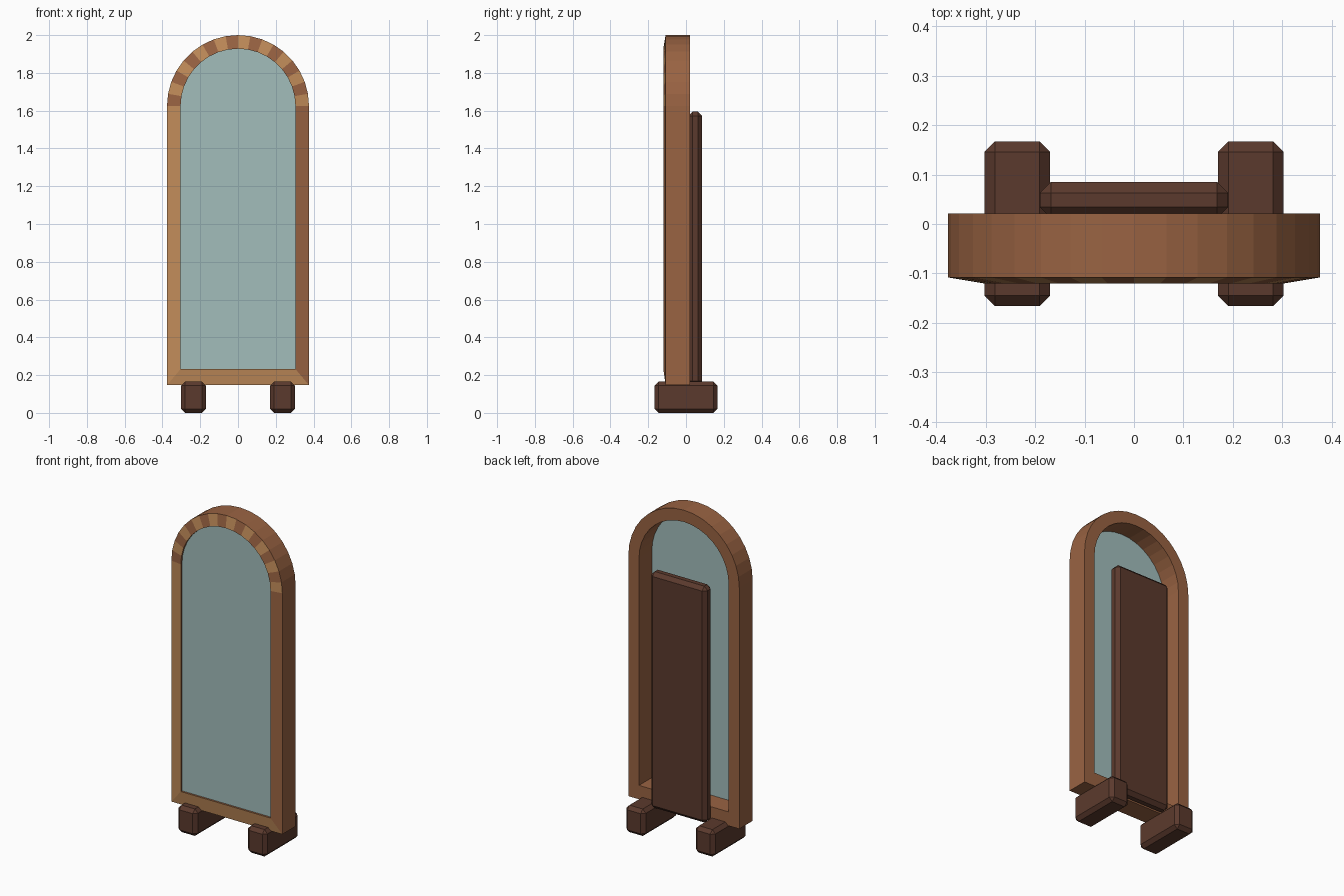
import bpy, bmesh
from math import pi, cos, sin

cube = bpy.data.objects.get("Cube")
if cube:
    bpy.data.objects.remove(cube, do_unlink=True)


def material(name, rgb):
    m = bpy.data.materials.new(name)
    m.use_nodes = True
    m.diffuse_color = (*rgb, 1)
    m.node_tree.nodes["Principled BSDF"].inputs["Base Color"].default_value = (*rgb, 1)
    return m


light_wood = material("light wood", (0.53, 0.26, 0.10))
mid_wood = material("mid wood", (0.32, 0.125, 0.055))
dark_wood = material("dark wood", (0.105, 0.042, 0.026))
glass = material("mirror glass", (0.36, 0.51, 0.50))

ARCH_Z, SEGMENTS = 1.624, 18


def arch(radius, base):
    """Outline from bottom left, over the arch, to bottom right."""
    pts = [(-radius, base)]
    for i in range(SEGMENTS + 1):
        a = pi - pi * i / SEGMENTS
        pts.append((radius * cos(a), ARCH_Z + radius * sin(a)))
    return pts + [(radius, base)]


def finish(bm, name, mats):
    bmesh.ops.recalc_face_normals(bm, faces=bm.faces)
    mesh = bpy.data.meshes.new(name)
    bm.to_mesh(mesh)
    bm.free()
    for m in mats:
        mesh.materials.append(m)
    ob = bpy.data.objects.new(name, mesh)
    bpy.context.collection.objects.link(ob)
    return ob


# Arched frame: four outline loops bridged into a ring, alternating front colours
outer, inner = arch(0.376, 0.147), arch(0.304, 0.232)
bm = bmesh.new()
loops = [[bm.verts.new((x, y, z)) for x, z in outline]
         for outline, y in ((outer, -0.108), (inner, -0.12), (inner, 0.021), (outer, 0.021))]
count = len(outer)
for k in range(4):
    a, b = loops[k], loops[(k + 1) % 4]
    for i in range(count):
        j = (i + 1) % count
        f = bm.faces.new((a[i], a[j], b[j], b[i]))
        light = i % 2 == 0 or i == count - 1
        f.material_index = 1 if k == 0 and light else 0
finish(bm, "frame", [mid_wood, light_wood])

# Mirror pane set just behind the front lip
bm = bmesh.new()
pane = bm.faces.new([bm.verts.new((x, -0.108, z)) for x, z in inner])
ext = bmesh.ops.extrude_face_region(bm, geom=[pane])
bmesh.ops.translate(bm, vec=(0, 0.004, 0),
                    verts=[v for v in ext["geom"] if isinstance(v, bmesh.types.BMVert)])
finish(bm, "mirror_pane", [glass])


def bevelled_box(name, low, high, width):
    bm = bmesh.new()
    bmesh.ops.create_cube(bm, size=1)
    for v in bm.verts:
        v.co = [lo if c < 0 else hi for c, lo, hi in zip(v.co, low, high)]
    bmesh.ops.bevel(bm, geom=bm.edges[:], offset=width, segments=1, affect='EDGES')
    return finish(bm, name, [dark_wood])


# Back board and the two feet
bevelled_box("back_board", (-0.19, 0.012, 0.147), (0.19, 0.085, 1.595), 0.022)
for name, x in (("right_foot", -0.236), ("left_foot", 0.236)):
    bevelled_box(name, (x - 0.066, -0.166, 0), (x + 0.066, 0.167, 0.165), 0.021)
